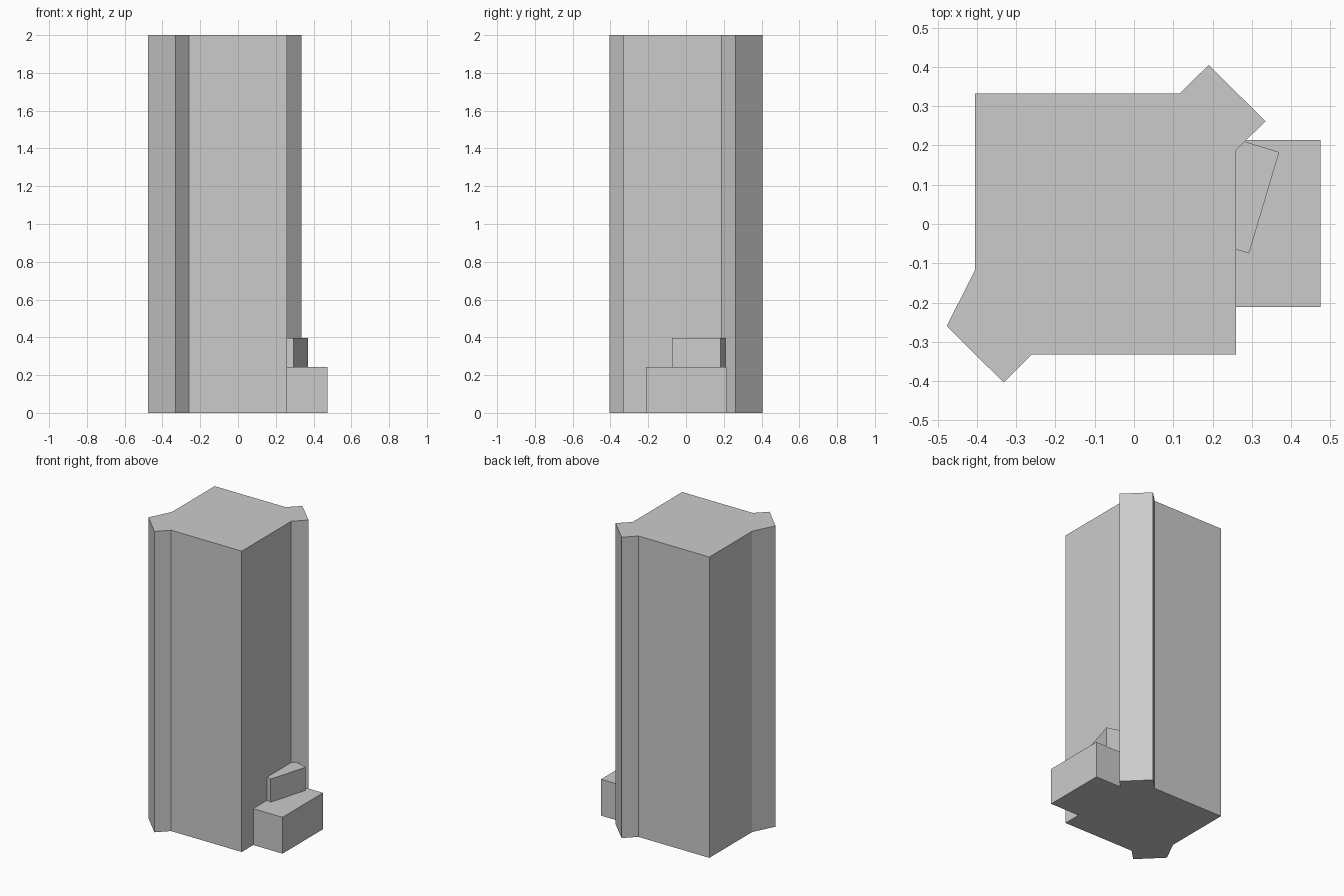
import bpy
import bmesh

if "Cube" in bpy.data.objects:
    bpy.data.objects.remove(bpy.data.objects["Cube"])


def prism(name, outline, z0, z1):
    """Extrude a counter-clockwise footprint from z0 to z1."""
    bm = bmesh.new()
    face = bm.faces.new([bm.verts.new((x, y, z0)) for x, y in outline])
    ext = bmesh.ops.extrude_face_region(bm, geom=[face], use_keep_orig=True)
    top = [v for v in ext["geom"] if isinstance(v, bmesh.types.BMVert)]
    bmesh.ops.translate(bm, verts=top, vec=(0, 0, z1 - z0))
    bmesh.ops.recalc_face_normals(bm, faces=bm.faces)
    mesh = bpy.data.meshes.new(name)
    bm.to_mesh(mesh)
    bm.free()
    obj = bpy.data.objects.new(name, mesh)
    bpy.context.collection.objects.link(obj)
    return obj


# tower with diagonal buttresses on two opposite corners
prism("tower", [
    (-0.405, 0.333), (-0.405, -0.117), (-0.477, -0.26), (-0.332, -0.404),
    (-0.26, -0.332), (0.26, -0.332), (0.26, 0.188), (0.335, 0.262),
    (0.19, 0.405), (0.117, 0.333)], 0, 2)

# low step against the right wall
prism("lower_step", [
    (0.26, -0.211), (0.475, -0.211), (0.475, 0.214), (0.286, 0.214),
    (0.26, 0.188)], 0, 0.242)

# skewed block on the step
prism("upper_block", [
    (0.26, -0.065), (0.293, -0.075), (0.37, 0.183), (0.282, 0.21),
    (0.26, 0.188)], 0.242, 0.396)
